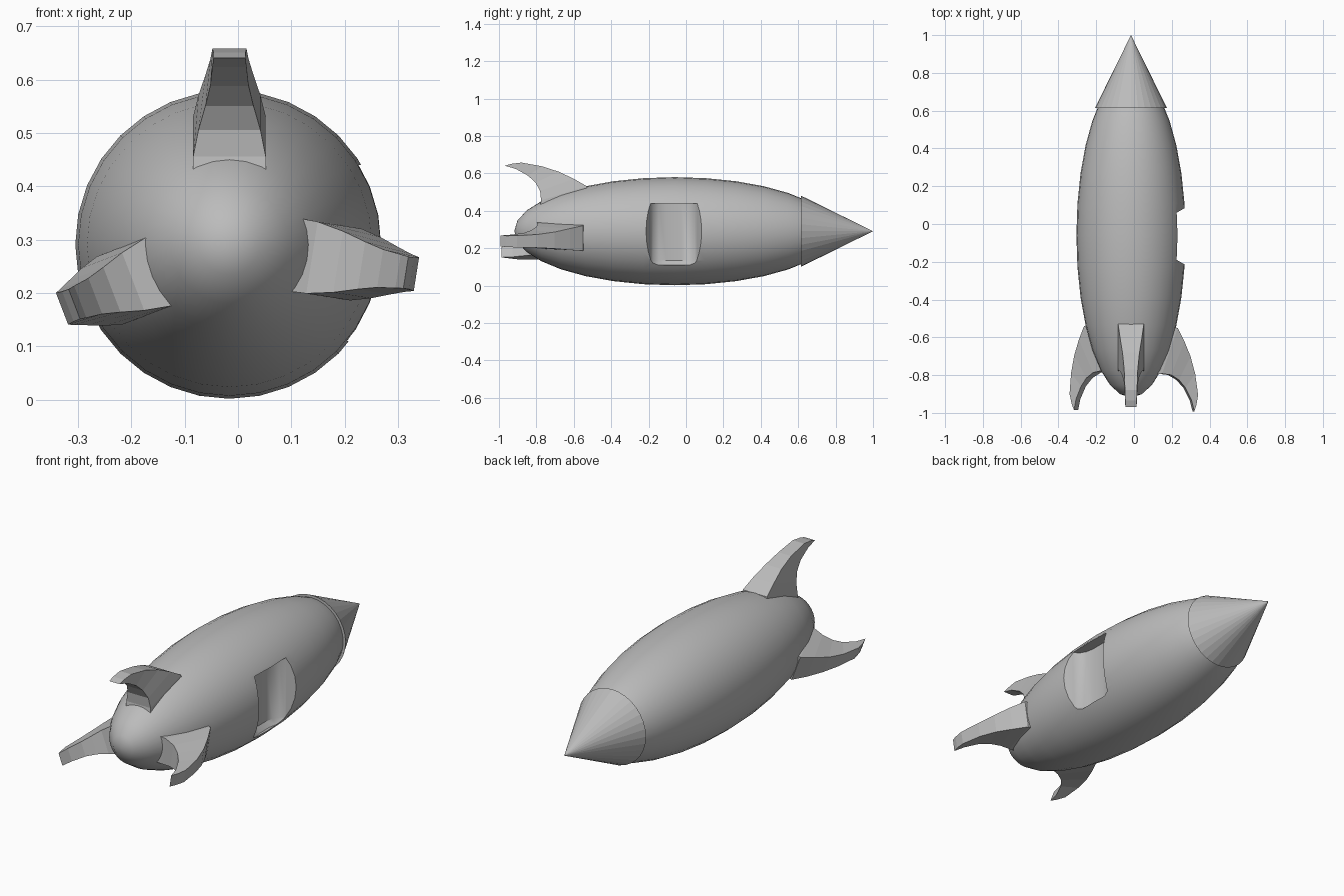
import bpy, bmesh, math
from mathutils import Matrix, Vector

if "Cube" in bpy.data.objects:
    bpy.data.objects.remove(bpy.data.objects["Cube"])

CX, CZ = -0.016, 0.291          # rocket axis runs along y through here

grey = bpy.data.materials.new("plain_grey")
grey.diffuse_color = (0.5, 0.5, 0.5, 1)
grey.use_nodes = True
grey.node_tree.nodes["Principled BSDF"].inputs["Base Color"].default_value = grey.diffuse_color


def add(name, bm, smooth=False, helper=False):
    bmesh.ops.recalc_face_normals(bm, faces=bm.faces)
    me = bpy.data.meshes.new(name)
    bm.to_mesh(me)
    bm.free()
    ob = bpy.data.objects.new(name, me)
    bpy.context.collection.objects.link(ob)
    me.materials.append(grey)
    for p in me.polygons:
        p.use_smooth = smooth
    ob.hide_render = ob.hide_viewport = helper
    return ob


def loft(bm, rings):
    """Skin a closed solid through equal-length rings of points."""
    vs = [[bm.verts.new(p) for p in r] for r in rings]
    n = len(vs[0])
    for a, b in zip(vs, vs[1:]):
        for i in range(n):
            j = (i + 1) % n
            bm.faces.new((a[i], a[j], b[j], b[i]))
    bm.faces.new(vs[0])
    bm.faces.new(vs[-1])


to_y = Matrix.Rotation(-math.pi / 2, 4, 'X')     # turn +z to +y

# Hull: stretched sphere
bm = bmesh.new()
bmesh.ops.create_uvsphere(bm, u_segments=32, v_segments=16, radius=1)
bm.transform(Matrix.Translation((CX, -0.06, CZ)) @ to_y
             @ Matrix.Diagonal((0.289, 0.289, 0.858, 1)))
hull = add("hull", bm, smooth=True)

# Side hatch recess: concave cutter on the +x side
half = [(0.36, 0.19), (0.27, 0.15), (0.228, 0.126), (0.2, 0.112),
        (0.182, 0.08), (0.174, 0.04)]
outline = [(x, -0.065 + w) for x, w in half] + [(x, -0.065 - w) for x, w in reversed(half)]
bm = bmesh.new()
loft(bm, [[(x + dx, y, z) for x, y in outline]
          for z, dx in ((0.11, 0.02), (0.135, 0), (0.44, 0))])
cutter = add("hatch_cutter", bm, smooth=True, helper=True)
cut = hull.modifiers.new("hatch_recess", 'BOOLEAN')
cut.operation = 'DIFFERENCE'
cut.solver = 'EXACT'
cut.object = cutter
# Bake the recess so its rim can be kept sharp
bpy.context.view_layer.update()
baked = bpy.data.meshes.new_from_object(
    hull.evaluated_get(bpy.context.evaluated_depsgraph_get()))
hull.modifiers.clear()
hull.data = baked
bpy.data.objects.remove(cutter)
bpy.context.view_layer.objects.active = hull
hull.select_set(True)
bpy.ops.object.shade_smooth_by_angle(angle=math.radians(35))

# Nose cone
bm = bmesh.new()
bmesh.ops.create_cone(bm, cap_ends=True, segments=32, radius1=0.19, radius2=0, depth=0.385)
bm.transform(Matrix.Translation((CX, 0.8075, CZ)) @ to_y)
add("nose_cone", bm)

# Fins: leading (radius, y), trailing (radius, y), half thickness
SECTIONS = [((0.10, -0.520), (0.10, -0.785), 0.070),
            ((0.24, -0.530), (0.165, -0.775), 0.068),
            ((0.28, -0.600), (0.215, -0.780), 0.058),
            ((0.318, -0.680), (0.26, -0.805), 0.045),
            ((0.347, -0.770), (0.297, -0.845), 0.036),
            ((0.367, -0.880), (0.333, -0.910), 0.032),
            ((0.360, -0.935), (0.350, -0.968), 0.030)]


def fin(name, angle, tilt, dy):
    bm = bmesh.new()
    loft(bm, [[(-w, a[1], a[0]), (w, a[1], a[0]), (w, b[1], b[0]), (-w, b[1], b[0])]
              for a, b, w in SECTIONS])
    root = Vector((0, -0.53, 0.24))
    swing = (Matrix.Translation(root) @ Matrix.Rotation(math.radians(tilt), 4, 'X')
             @ Matrix.Translation(-root))
    bm.transform(Matrix.Translation((CX, dy, CZ))
                 @ Matrix.Rotation(math.radians(90 - angle), 4, 'Y') @ swing)
    add(name, bm)


fin("top_fin", 90, 0, 0)
fin("left_fin", 201, 5, -0.01)
fin("right_fin", -9, 2, -0.02)
